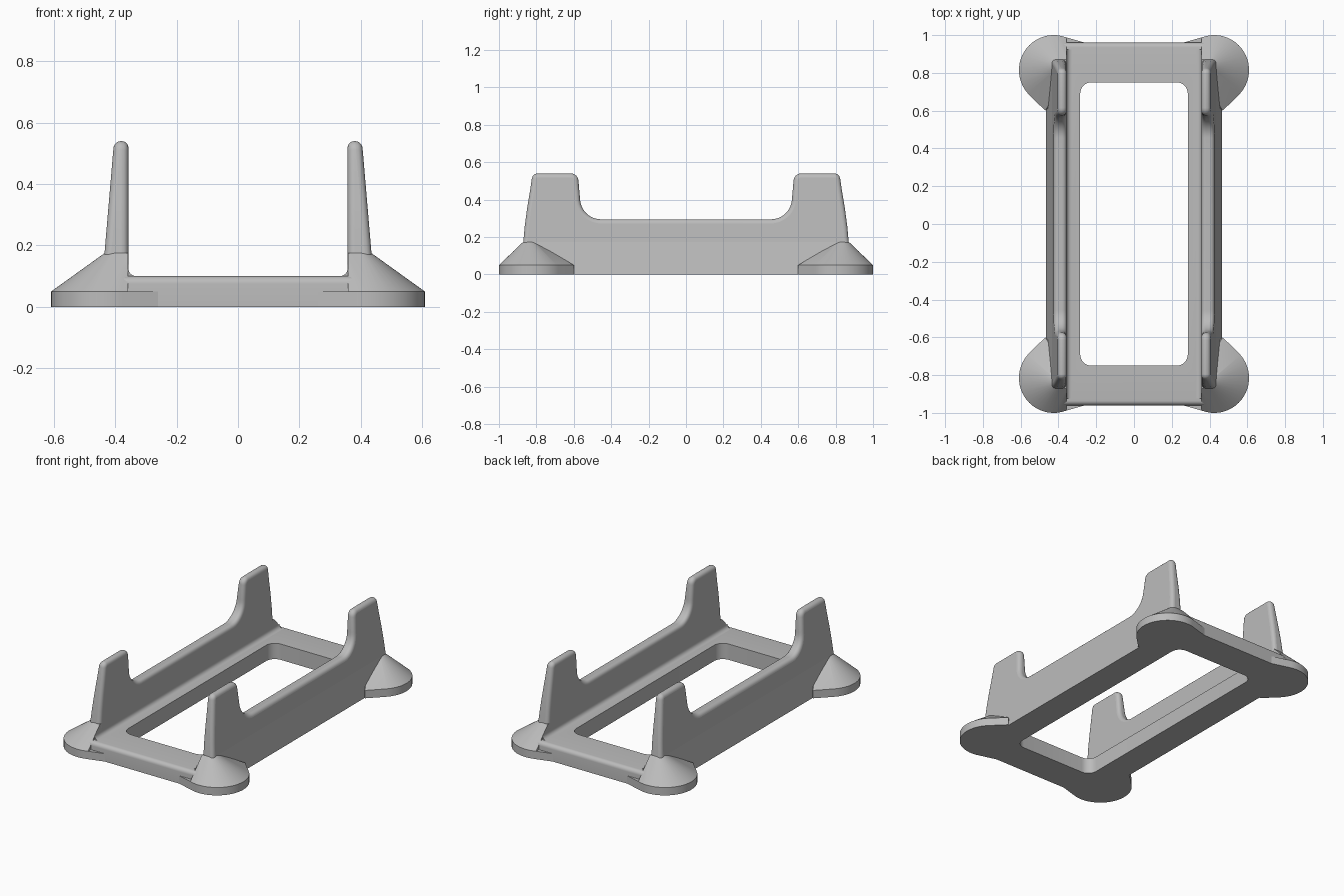
import bpy, bmesh, math
from mathutils import Vector

if "Cube" in bpy.data.objects:
    bpy.data.objects.remove(bpy.data.objects["Cube"], do_unlink=True)

grey = bpy.data.materials.new("plain grey")
grey.use_nodes = True
colour = (0.5, 0.5, 0.5, 1)
grey.diffuse_color = colour
grey.node_tree.nodes["Principled BSDF"].inputs["Base Color"].default_value = colour


def arc(cx, cy, rx, ry, start, end, steps):
    angles = [math.radians(start + (end - start) * i / steps) for i in range(steps + 1)]
    return [(cx + rx * math.cos(a), cy + ry * math.sin(a)) for a in angles]


def make(name, bm):
    bmesh.ops.recalc_face_normals(bm, faces=bm.faces)
    mesh = bpy.data.meshes.new(name)
    bm.to_mesh(mesh)
    bm.free()
    obj = bpy.data.objects.new(name, mesh)
    bpy.context.collection.objects.link(obj)
    mesh.materials.append(grey)
    return obj


def prism(name, start, end):
    """Solid between two matching loops of points."""
    bm = bmesh.new()
    a = [bm.verts.new(p) for p in start]
    b = [bm.verts.new(p) for p in end]
    bm.faces.new(a)
    bm.faces.new(b[::-1])
    for i in range(len(a)):
        j = (i + 1) % len(a)
        bm.faces.new((a[i], b[i], b[j], a[j]))
    return make(name, bm)


def bevel(obj, width, angle):
    mod = obj.modifiers.new("rounded edges", "BEVEL")
    mod.width, mod.segments = width, 5
    mod.limit_method, mod.angle_limit = "ANGLE", math.radians(angle)
    mod.use_clamp_overlap = False


def mirror(obj, x=True, y=False):
    mod = obj.modifiers.new("mirror", "MIRROR")
    mod.use_axis = (x, y, False)
    mod.use_mirror_merge = False


def smooth(obj):
    bpy.ops.object.select_all(action="DESELECT")
    obj.select_set(True)
    bpy.context.view_layer.objects.active = obj
    bpy.ops.object.shade_smooth_by_angle(angle=math.radians(30))


# base frame: end bars and side strips around a rounded window
section = [(-0.96, 0), (-0.96, 0.075)] + arc(-0.935, 0.075, 0.025, 0.025, 180, 90, 6)[1:]
section += [(-y, z) for y, z in section[::-1]]
base = prism("base_frame", [(-0.38, y, z) for y, z in section], [(0.38, y, z) for y, z in section])
window = []
for sx, sy, a in ((1, 1, 0), (-1, 1, 90), (-1, -1, 180), (1, -1, 270)):
    window += arc(sx * 0.225, sy * 0.69, 0.06, 0.06, a, a + 90, 8)
cutter = prism("window_cutter", [(x, y, -0.1) for x, y in window], [(x, y, 0.3) for x, y in window])
cutter.hide_render = True
cut = base.modifiers.new("window", "BOOLEAN")
cut.operation, cut.solver, cut.object = "DIFFERENCE", "EXACT", cutter
bpy.ops.object.select_all(action="DESELECT")
base.select_set(True)
bpy.context.view_layer.objects.active = base
bpy.ops.object.modifier_apply(modifier=cut.name)
bpy.data.objects.remove(cutter, do_unlink=True)
smooth(base)

# side walls with a raised post at each end
half = [(0.876, 0.12), (0.87, 0.175), (0.862, 0.26), (0.85, 0.35), (0.835, 0.44)]
half += arc(0.795, 0.505, 0.03, 0.035, 10, 90, 6)
half += arc(0.615, 0.5, 0.04, 0.04, 90, 178, 6)
half += arc(0.455, 0.41, 0.112, 0.115, 0, -90, 12)
outline = half + [(-y, z) for y, z in half[::-1]]
wall = prism("side_wall", [(0.357, y, z) for y, z in outline],
             [(0.435 - 0.085 * (z - 0.175), y, z) for y, z in outline])
bevel(wall, 0.022, 60)
mirror(wall)
smooth(wall)

# sloped lower part of the walls
lower = [(0.357, 0), (0.465, 0), (0.435, 0.175), (0.357, 0.175)]
sill = prism("wall_foot", [(x, -0.84, z) for x, z in lower], [(x, 0.84, z) for x, z in lower])
mirror(sill)
smooth(sill)

# concave fillet between base and wall
curve = [(0.365, 0.09)] + arc(0.332, 0.125, 0.025, 0.025, 0, -90, 6) + [(0.332, 0.09)]
fillet = prism("inner_fillet", [(x, -0.925, z) for x, z in curve], [(x, 0.925, z) for x, z in curve])
mirror(fillet)
smooth(fillet)

# corner feet: flat rounded pad below, cone above
pad = [(0.3, 0.74), (0.47, 0.60)] + arc(0.425, 0.815, 0.184, 0.185, -45, 103, 36) + [(0.26, 0.96)]
foot = prism("foot_pad", [(x, y, 0) for x, y in pad], [(x, y, 0.05) for x, y in pad])
mirror(foot, y=True)
smooth(foot)

bm = bmesh.new()
crown = arc(0.4, 0.835, 0.035, 0.035, -45, 90, 18) + [(0.35, 0.87), (0.35, 0.80)]
for points, z in ((pad, 0.05), (crown, 0.175)):
    for x, y in points:
        bm.verts.new(Vector((x, y, z)))
bmesh.ops.convex_hull(bm, input=bm.verts)
cut_result = bmesh.ops.bisect_plane(bm, geom=bm.verts[:] + bm.edges[:] + bm.faces[:],
                                    plane_co=(0.358, 0, 0), plane_no=(1, 0, 0), clear_inner=True)
bmesh.ops.holes_fill(bm, edges=[e for e in bm.edges if e.is_boundary])
cone = make("foot_cone", bm)
mirror(cone, y=True)
smooth(cone)
